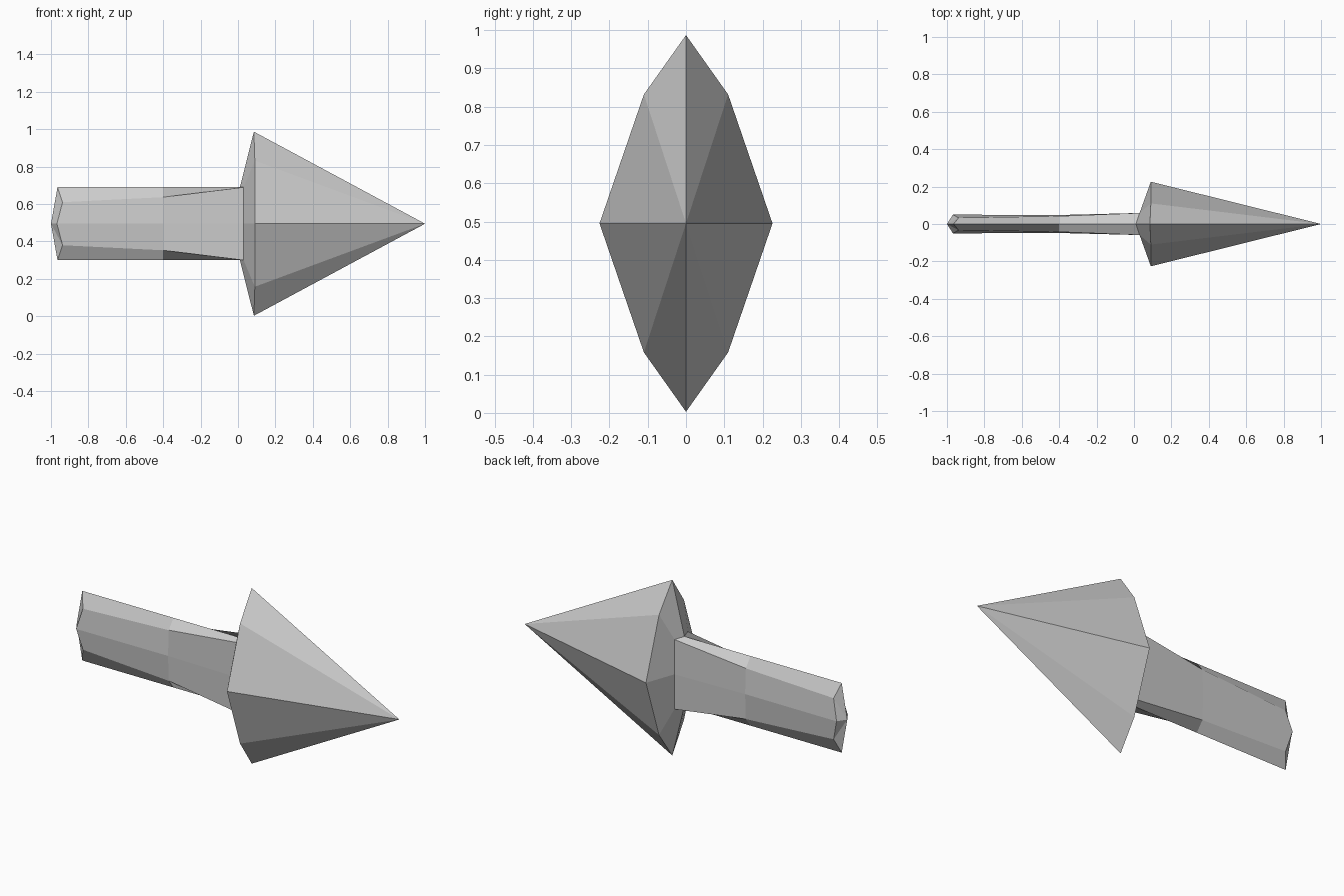
import bpy

if "Cube" in bpy.data.objects:
    bpy.data.objects.remove(bpy.data.objects["Cube"])

CZ = 0.495  # height of the arrow's axis


def section(top, mid, side):
    """Eight-sided section from (x, z), (x, y, z), (x, y), mirrored in y and z."""
    (tx, tz), (mx, my, mz), (sx, sy) = top, mid, side
    pts = [(tx, 0, tz), (mx, my, mz), (sx, sy, 0), (mx, my, -mz),
           (tx, 0, -tz), (mx, -my, -mz), (sx, -sy, 0), (mx, -my, mz)]
    return [(x, y, z + CZ) for x, y, z in pts]


def loft(name, rings, front=None, back=None):
    """Join sections given from front (+x) to back, closing ends with points."""
    verts = [p for r in rings for p in r]
    faces = []
    for k in range(len(rings) - 1):
        for i in range(8):
            a, b = k * 8 + i, k * 8 + (i + 1) % 8
            quad = [a, b, b + 8, a + 8]
            # start at a mid corner behind, so the twisted faces fold inwards
            s = 3 if i % 2 else 2
            faces.append(quad[s:] + quad[:s])
    if front is not None:
        verts.append((front, 0, CZ))
        faces += [(len(verts) - 1, (i + 1) % 8, i) for i in range(8)]
    if back is not None:
        verts.append((back, 0, CZ))
        o = (len(rings) - 1) * 8
        faces += [(len(verts) - 1, o + i, o + (i + 1) % 8) for i in range(8)]
    mesh = bpy.data.meshes.new(name)
    mesh.from_pydata(verts, [], faces)
    mesh.update()
    obj = bpy.data.objects.new(name, mesh)
    bpy.context.collection.objects.link(obj)
    return obj


barb = section((0.085, 0.492), (0.09, 0.11, 0.337), (0.09, 0.226))
joint = section((0.01, 0.195), (0.03, 0.059, 0.195), (0.03, 0.059))
waist = section((-0.4, 0.195), (-0.4, 0.042, 0.142), (-0.4, 0.048))
tail = section((-0.965, 0.195), (-0.938, 0.033, 0.115), (-0.968, 0.05))

# Pointed head with its sloping back
loft("arrow_head", [barb, joint], front=1.0)

# Shaft, flaring to a flat-sided joint, with a pointed end
loft("arrow_shaft", [joint, waist, tail], back=-1.0)
